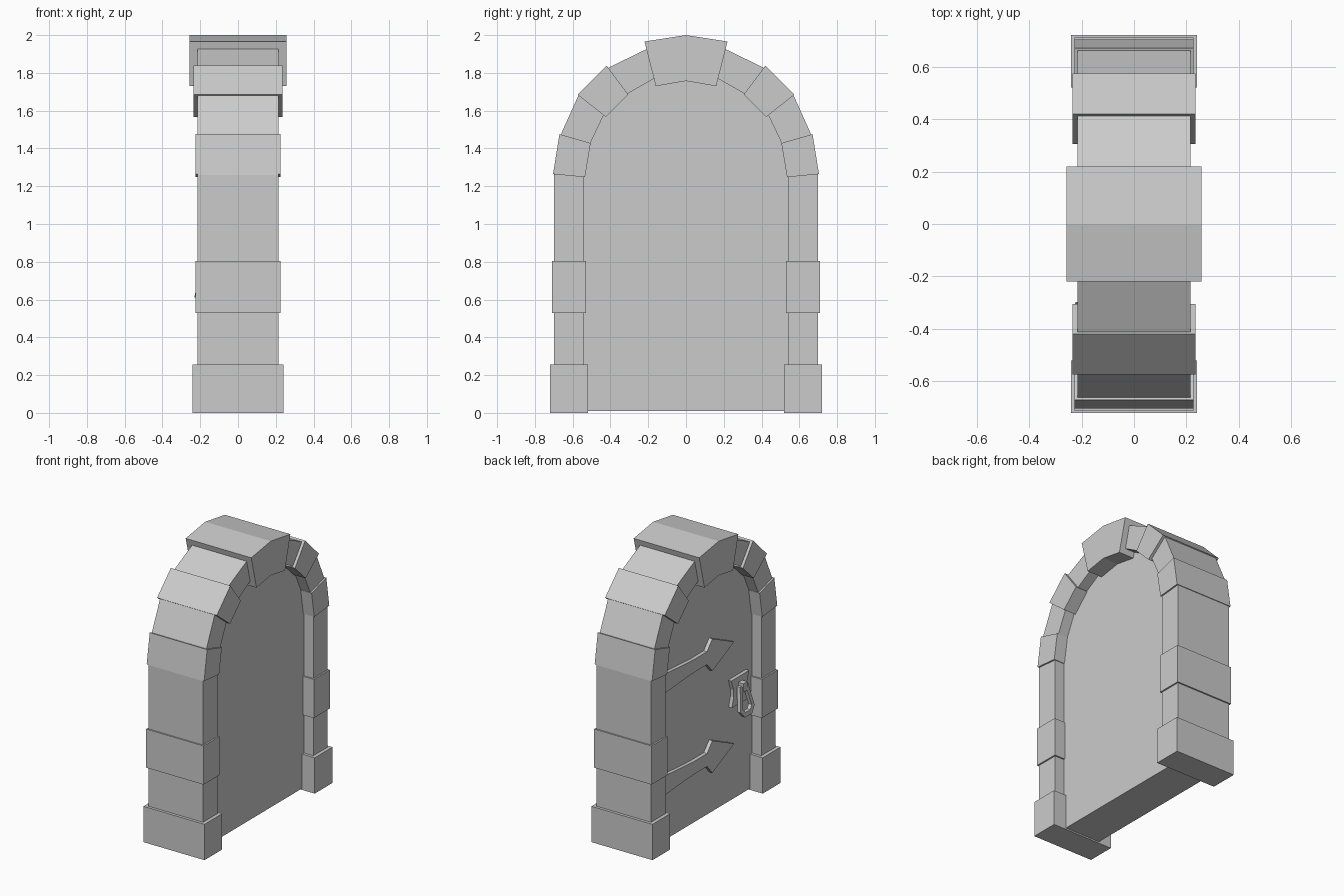
import bpy, bmesh

if "Cube" in bpy.data.objects:
    bpy.data.objects.remove(bpy.data.objects["Cube"])

def finish(name, bm):
    bmesh.ops.recalc_face_normals(bm, faces=bm.faces)
    me = bpy.data.meshes.new(name)
    bm.to_mesh(me)
    bm.free()
    ob = bpy.data.objects.new(name, me)
    bpy.context.collection.objects.link(ob)
    return ob

def prism(name, pts, x0, x1):
    """Extrude a (y, z) outline along x."""
    bm = bmesh.new()
    a = [bm.verts.new((x0, y, z)) for y, z in pts]
    b = [bm.verts.new((x1, y, z)) for y, z in pts]
    n = len(pts)
    bm.faces.new(a)
    bm.faces.new(b[::-1])
    for i in range(n):
        j = (i + 1) % n
        bm.faces.new((a[i], a[j], b[j], b[i]))
    return finish(name, bm)

def rect(y0, y1, z0, z1):
    return [(y0, z0), (y1, z0), (y1, z1), (y0, z1)]

# Stone parts of one side: outline and half depth
stones = {
    "frame": ([(.70, .1), (.70, 1.26), (.66, 1.48), (.57, 1.68), (.41, 1.828), (.2, 1.93),
               (.16, 1.775), (.312, 1.688), (.433, 1.583), (.51, 1.42), (.54, 1.25), (.54, .1)], .215),
    "base_stone": (rect(.52, .72, 0, .255), .24),
    "middle_stone": (rect(.53, .71, .53, .805), .226),
    "lower_arch_stone": ([(.535, 1.248), (.704, 1.264), (.67, 1.476), (.505, 1.428)], .226),
    "upper_arch_stone": ([(.425, 1.567), (.574, 1.685), (.42, 1.838), (.305, 1.685)], .235),
}
for side, s in (("right", 1), ("left", -1)):
    for name, (pts, d) in stones.items():
        prism(f"{name}_{side}", [(s * y, z) for y, z in pts], -d, d)

# Keystone at the crown
prism("keystone", [(-.16, 1.73), (0, 1.757), (.16, 1.73), (.22, 1.966), (0, 2), (-.22, 1.966)], -.258, .258)

# Arched door slab
half = [(.56, .01), (.56, 1.25), (.53, 1.43), (.45, 1.6), (.33, 1.71), (.17, 1.8)]
prism("door", half + [(-y, z) for y, z in half[::-1]], -.14, .14)

# Arrow-shaped strap hinges
for name, zc in (("upper_hinge", 1.143), ("lower_hinge", .418)):
    top = [(.55, .075), (.3, .055), (.15, .046), (.0, .046), (-.06, .115)]
    prism(name, [(y, zc + h) for y, h in top] + [(-.305, zc)]
          + [(y, zc - h) for y, h in top[::-1]], -.166, -.13)

# Waisted handle plate and ring holder
yc = -.375
plate = [(.1, .875), (.075, .8), (.075, .75), (.095, .68)]
prism("handle_plate", [(yc + w, z) for w, z in plate] + [(yc - w, z) for w, z in plate[::-1]], -.165, -.13)
prism("ring_holder", rect(yc - .022, yc + .022, .775, .835), -.205, -.15)

# Hanging pull ring, tilted outwards at the bottom
outer = [(.045, .815), (.078, .655), (.04, .61), (-.04, .61), (-.078, .655), (-.045, .815)]
inner = [(.02, .79), (.048, .665), (.025, .64), (-.025, .64), (-.048, .665), (-.02, .79)]
bm = bmesh.new()
loops = [[bm.verts.new((x - .035 * (.815 - z) / .2, yc + y, z)) for y, z in pts]
         for pts, x in ((outer, -.195), (inner, -.195), (inner, -.17), (outer, -.17))]
for k in range(4):
    a, b = loops[k], loops[(k + 1) % 4]
    for i in range(6):
        j = (i + 1) % 6
        bm.faces.new((a[i], a[j], b[j], b[i]))
finish("pull_ring", bm)
